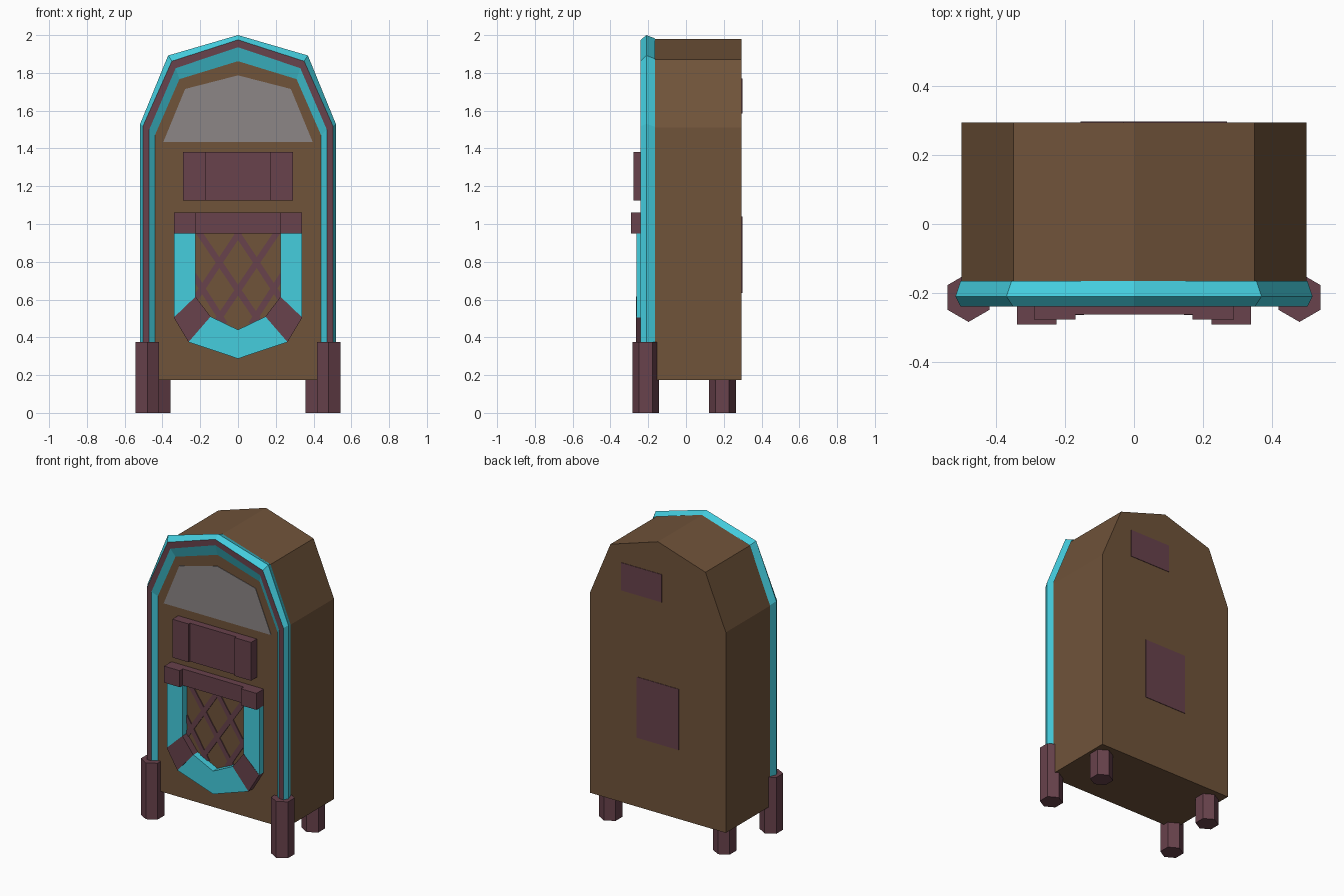
import bpy
import bmesh
from math import radians
from mathutils import Matrix, Vector

old = bpy.data.objects.get("Cube")
if old:
    bpy.data.objects.remove(old)


def material(name, r, g, b):
    m = bpy.data.materials.new(name)
    m.use_nodes = True
    m.diffuse_color = (r, g, b, 1)
    m.node_tree.nodes["Principled BSDF"].inputs["Base Color"].default_value = (r, g, b, 1)
    return m


BROWN = material("brown wood", .162, .087, .042)
TEAL = material("teal tube", .058, .61, .73)
PLUM = material("plum trim", .138, .054, .072)
GREY = material("grey window", .262, .239, .239)

FACE = -.215   # front panel plane
BACK = .295    # back panel plane


def finish(name, bm, *mats):
    bmesh.ops.recalc_face_normals(bm, faces=bm.faces)
    mesh = bpy.data.meshes.new(name)
    bm.to_mesh(mesh)
    bm.free()
    for m in mats:
        mesh.materials.append(m)
    ob = bpy.data.objects.new(name, mesh)
    bpy.context.collection.objects.link(ob)
    return ob


def slab(name, outline, y0, y1, mat):
    """Prism from an x-z outline, running from y0 to y1."""
    bm = bmesh.new()
    face = bm.faces.new([bm.verts.new((x, y0, z)) for x, z in outline])
    new = bmesh.ops.extrude_face_region(bm, geom=[face])["geom"]
    moved = [v for v in new if isinstance(v, bmesh.types.BMVert)]
    bmesh.ops.translate(bm, vec=(0, y1 - y0, 0), verts=moved)
    return finish(name, bm, mat)


def rect(x0, x1, z0, z1):
    return [(x0, z0), (x1, z0), (x1, z1), (x0, z1)]


def mirrored(half):
    """Close a right-hand outline that starts off centre and ends on x = 0."""
    return half + [(-x, z) for x, z in reversed(half) if x > 0]


def flip(outline):
    return [(-x, z) for x, z in outline]


# Cabinet
cabinet = mirrored([(.5, .175), (.5, 1.51), (.35, 1.87), (0, 1.98)])
slab("cabinet", cabinet, FACE, BACK, BROWN)

# Arched trim: strips lofted between arches, with a plum band between teal slopes
arches = [
    (-.165, [(.503, .3), (.503, 1.515), (.355, 1.875), (0, 1.983)]),
    (-.21, [(.518, .3), (.518, 1.53), (.37, 1.892), (0, 2)]),
    (-.24, [(.503, .3), (.503, 1.518), (.35, 1.862), (0, 1.975)]),
    (-.24, [(.47, .3), (.47, 1.5), (.33, 1.825), (0, 1.936)]),
    (FACE, [(.44, .3), (.44, 1.47), (.31, 1.767), (0, 1.862)]),
]
bm = bmesh.new()
rings = [[bm.verts.new((x, y, z)) for x, z in mirrored(half)] for y, half in arches]
for k, (a, b) in enumerate(zip(rings, rings[1:])):
    for i in range(len(a) - 1):
        f = bm.faces.new((a[i], a[i + 1], b[i + 1], b[i]))
        f.material_index = 1 if k == 2 else 0
for end in (0, -1):
    bm.faces.new([r[end] for r in rings])
finish("arch_trim", bm, TEAL, PLUM)

# Display window
window = mirrored([(.395, 1.435), (.28, 1.715), (0, 1.787)])
slab("display_window", window, FACE, FACE - .003, GREY)

# Selector panel and shelf bar: set-back middles between raised ends
slab("selector_middle", rect(-.17, .17, 1.125, 1.38), FACE, -.262, PLUM)
slab("shelf_middle", rect(-.225, .225, .95, 1.06), FACE, -.26, PLUM)
for side, turn in (("left", list), ("right", flip)):
    slab("selector_end_" + side, turn(rect(.17, .29, 1.125, 1.38)), FACE, -.277, PLUM)
    slab("shelf_end_" + side, turn(rect(.225, .34, .95, 1.06)), FACE, -.292, PLUM)

# Speaker frame: side tubes, corner clamps and bottom bow
side_tube = [(.34, .95), (.225, .95), (.225, .615), (.34, .505)]
clamp = [(.34, .505), (.225, .615), (.145, .51), (.262, .375)]
bow = [(.262, .375), (.145, .51), (0, .44), (0, .287)]
for side, turn in (("left", list), ("right", flip)):
    slab("speaker_tube_" + side, turn(side_tube), FACE, -.262, TEAL)
    slab("speaker_clamp_" + side, turn(clamp), FACE, -.264, PLUM)
    slab("speaker_bow_" + side, turn(bow), FACE, -.262, TEAL)

# Speaker lattice: crossing flat strips
strips = [((-.21, .96), (.115, .48)), ((.01, .96), (-.235, .59)), ((-.235, .73), (-.07, .47))]
for n, (p, q) in enumerate(strips):
    p, q = Vector(p), Vector(q)
    along = (q - p).normalized()
    across = Vector((-along.y, along.x)) * .016
    outline = [tuple(v) for v in (p + across, q + across, q - across, p - across)]
    for side, turn in (("left", list), ("right", flip)):
        slab(f"lattice_strip_{n + 1}_{side}", turn(outline), FACE, FACE - .006, PLUM)

# Back plates
slab("upper_back_plate", rect(-.03, .27, 1.585, 1.77), BACK, BACK + .003, PLUM)
slab("lower_back_plate", rect(-.155, .155, .635, 1.04), BACK, BACK + .003, PLUM)

# Six-sided legs, points facing front and back
for end, x, y, height in (("front", .48, -.213, .375), ("back", .42, .193, .19)):
    for side, s in (("left", 1), ("right", -1)):
        bm = bmesh.new()
        place = Matrix.Translation((s * x, y, height / 2)) @ Matrix.Rotation(radians(30), 4, "Z")
        hexagon = bmesh.ops.create_cone(bm, cap_ends=True, segments=6, radius1=.071,
                                        radius2=.071, depth=height)
        bmesh.ops.transform(bm, matrix=place, verts=hexagon["verts"])
        # Keep a point on the front whichever way the cone starts
        if min(v.co.y for v in bm.verts) > y - .07:
            bmesh.ops.rotate(bm, verts=bm.verts, cent=(s * x, y, 0),
                             matrix=Matrix.Rotation(radians(30), 3, "Z"))
        finish(f"{end}_leg_{side}", bm, PLUM)
